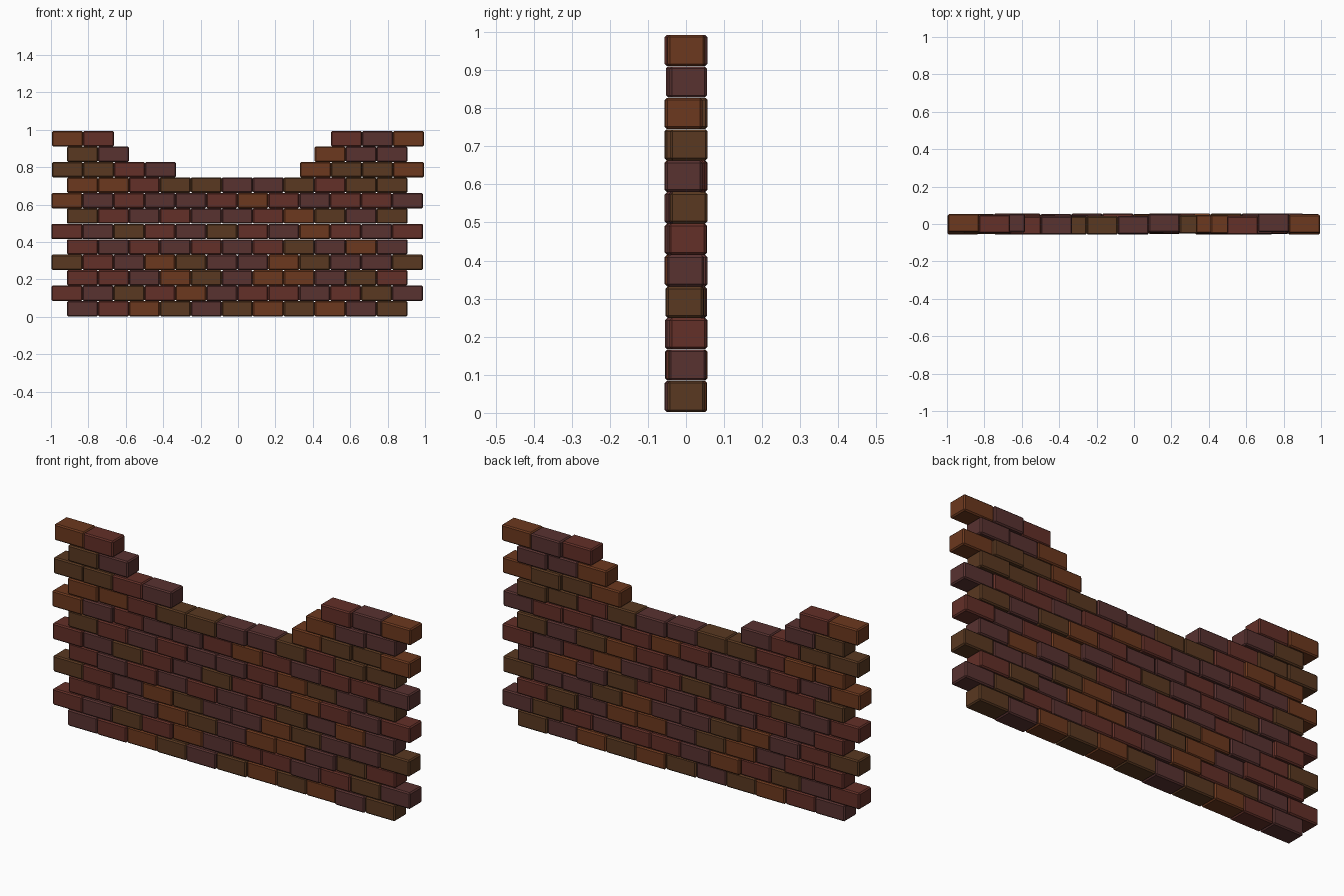
import bpy, bmesh, random
from mathutils import Matrix

if "Cube" in bpy.data.objects:
    bpy.data.objects.remove(bpy.data.objects["Cube"])

random.seed(4)

PITCH_X, PITCH_Z = 0.1655, 0.0826
LENGTH, DEPTH, HEIGHT = 0.1655, 0.098, 0.082

COLOURS = {
    "O": ("orange_brick", (0.150, 0.040, 0.013, 1)),
    "B": ("brown_brick", (0.100, 0.040, 0.015, 1)),
    "R": ("red_brick", (0.125, 0.029, 0.021, 1)),
    "M": ("maroon_brick", (0.098, 0.032, 0.030, 1)),
}
materials = {}
for key, (name, colour) in COLOURS.items():
    materials[key] = bpy.data.materials.new(name)
    materials[key].diffuse_color = colour
slots = list(COLOURS)

# Courses from the ground up; a dot is a fallen brick
COURSES = [
    "MROBMBOBOMB",
    "RMBROMRRMRBM",
    "RRMOBMOOMBR",
    "BRMOBMMOBMMB",
    "RMRMRMRBMOM",
    "RMBRMBRMORMR",
    "BRMRMMROBMB",
    "OMRMMRORMRRM",
    "OORBBMMBRBB",
    "BBRM....OBBO",
    "BM......OMM",
    "OR.......RMO",
]


def add_brick(bm, x, y, z, slot):
    size = Matrix.Diagonal((LENGTH, DEPTH, HEIGHT, 1))
    made = bmesh.ops.create_cube(bm, size=1, matrix=Matrix.Translation((x, y, z)) @ size)
    edges = {e for v in made["verts"] for e in v.link_edges}
    for f in {f for v in made["verts"] for f in v.link_faces}:
        f.material_index = slot
    bmesh.ops.bevel(bm, geom=list(edges), offset=0.006, segments=1,
                    affect='EDGES', profile=0.5, material=-1)


# One object for each course of bricks, each brick slightly out of line
for row, course in enumerate(COURSES):
    bm = bmesh.new()
    left = -(len(course) - 1) / 2 * PITCH_X
    for i, key in enumerate(course):
        y = random.uniform(-0.008, 0.008)
        if key != ".":
            x = left + i * PITCH_X - 0.004
            if row in (9, 11):   # broken courses spread outwards a little
                x += 0.005 if i > 6 else 0.003
            add_brick(bm, x, y, 0.002 + HEIGHT / 2 + row * PITCH_Z, slots.index(key))
    mesh = bpy.data.meshes.new(f"brick_course_{row + 1}")
    bm.to_mesh(mesh)
    bm.free()
    for key in slots:
        mesh.materials.append(materials[key])
    bpy.context.collection.objects.link(bpy.data.objects.new(mesh.name, mesh))

for m in bpy.data.materials:
    if m.users and not m.is_grease_pencil:
        m.use_nodes = True
        m.node_tree.nodes["Principled BSDF"].inputs["Base Color"].default_value = m.diffuse_color
